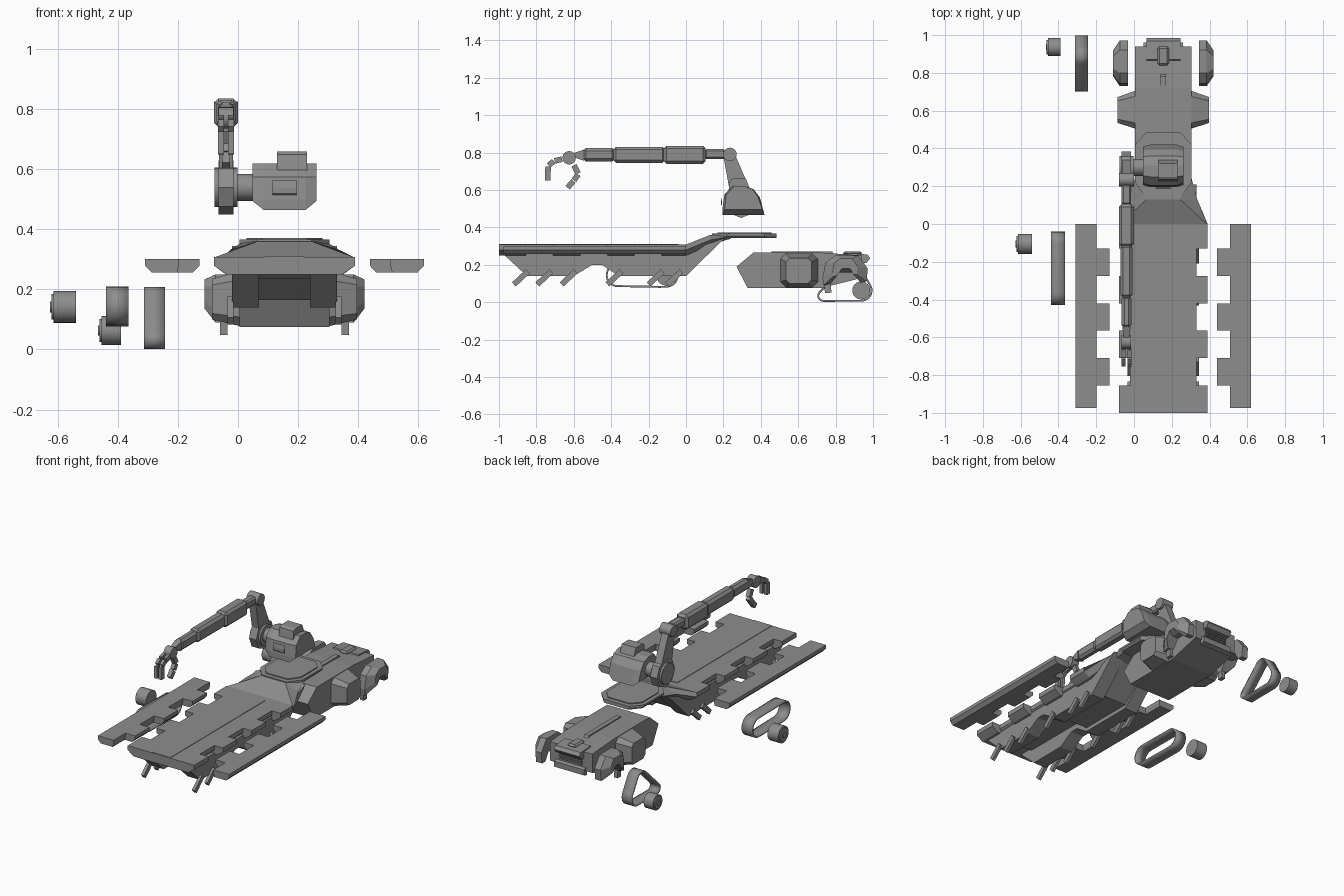
import bpy, bmesh, math
from mathutils import Vector
from mathutils.geometry import convex_hull_2d

old = bpy.data.objects.get("Cube")
if old:
    bpy.data.objects.remove(old)

grey = bpy.data.materials.new("plain grey")
grey.use_nodes = True
grey.diffuse_color = (0.27, 0.27, 0.27, 1)
grey.node_tree.nodes["Principled BSDF"].inputs["Base Color"].default_value = grey.diffuse_color

MID = 0.155   # centre line of the vehicle
ARM = -0.04   # centre line of the arm


def loft(name, rings, caps=True, smooth=False):
    """Join matching rings of points into one skin."""
    bm = bmesh.new()
    rows = [[bm.verts.new(p) for p in r] for r in rings]
    n = len(rows[0])
    for a, b in zip(rows, rows[1:]):
        for i in range(n):
            bm.faces.new((a[i], a[(i + 1) % n], b[(i + 1) % n], b[i]))
    if caps:
        bm.faces.new(rows[0])
        bm.faces.new(rows[-1])
    bmesh.ops.recalc_face_normals(bm, faces=bm.faces)
    me = bpy.data.meshes.new(name)
    bm.to_mesh(me)
    bm.free()
    me.materials.append(grey)
    ob = bpy.data.objects.new(name, me)
    bpy.context.collection.objects.link(ob)
    if smooth:
        bpy.ops.object.select_all(action='DESELECT')
        ob.select_set(True)
        bpy.context.view_layer.objects.active = ob
        bpy.ops.object.shade_smooth_by_angle(angle=math.radians(35))
    return ob


def prism(name, pts, x0, x1, **kw):
    """Side profile (y, z) run across x."""
    return loft(name, [[(x, y, z) for y, z in pts] for x in (x0, x1)], **kw)


def slab(name, pts, z0, z1, cx, k):
    """Plan outline (x, y) with an undercut lower edge."""
    zm = (z0 + z1) / 2
    return loft(name, [[(cx + (x - cx) * k, y, z0) for x, y in pts],
                       [(x, y, zm) for x, y in pts],
                       [(x, y, z1) for x, y in pts]])


def box(name, x0, x1, y0, y1, z0, z1, bevel=0):
    ob = prism(name, [(y0, z0), (y1, z0), (y1, z1), (y0, z1)], x0, x1)
    if bevel:
        m = ob.modifiers.new("bevel", 'BEVEL')
        m.width, m.segments = bevel, 1
    return ob


def circle(y, z, r, n=32):
    return [(y + r * math.cos(2 * math.pi * i / n), z + r * math.sin(2 * math.pi * i / n)) for i in range(n)]


def bar(name, p, q, t, x0, x1):
    p, q = Vector(p), Vector(q)
    d = (q - p).normalized() * t / 2
    s = Vector((-d.y, d.x))
    return prism(name, [p + s, q + s, q - s, p - s], x0, x1)


def both(x0, x1):
    """An x range and its mirror image across the centre line."""
    return (("right", x0, x1), ("left", 2 * MID - x0, 2 * MID - x1))


# flatbed deck with notched edges, and the matching loose side panels
STEPS = [0, -0.13, -0.275, -0.42, -0.565, -0.71, -0.855]


def comb(wide, narrow, end):
    pts = []
    for i, (a, b) in enumerate(zip(STEPS, STEPS[1:] + [end])):
        x = narrow if i % 2 else wide
        pts += [(x, a), (x, b)]
    return pts


edge = comb(0.235, 0.175, -1)
slab("deck", [(MID + x, y) for x, y in edge] + [(MID - x, y) for x, y in reversed(edge)],
     0.25, 0.308, MID, 0.82)
box("deck_strip", 0.09, 0.22, -0.998, -0.04, 0.30, 0.311)
for side, sgn in (("right", -1), ("left", 1)):
    rim = comb(0.353, 0.284, -0.975)
    pts = [(MID + sgn * x, y) for x, y in rim] + [(MID + sgn * 0.464, -0.975), (MID + sgn * 0.464, 0)]
    slab(side + "_side_panel", pts, 0.257, 0.301, MID + sgn * 0.375, 0.77)

# sloping gooseneck and turret platform
loft("gooseneck", [
    [(MID - a, y, lo), (MID - b, y, lo + (hi - lo) * 0.5), (MID - c, y, hi),
     (MID + c, y, hi), (MID + b, y, lo + (hi - lo) * 0.5), (MID + a, y, lo)]
    for y, a, b, c, lo, hi in ((0, 0.195, 0.235, 0.23, 0.25, 0.308),
                               (0.13, 0.15, 0.18, 0.09, 0.305, 0.36),
                               (0.24, 0.13, 0.15, 0.12, 0.34, 0.364))])
plan = [(-0.09, 0.14), (0.09, 0.14), (0.15, 0.22), (0.15, 0.42), (0.09, 0.485),
        (-0.09, 0.485), (-0.15, 0.42), (-0.15, 0.22)]
slab("platform", [(MID + x, y) for x, y in plan], 0.343, 0.366, MID, 0.93)
slab("platform_ring", [(MID + x * 0.84, 0.315 + (y - 0.315) * 0.84) for x, y in plan],
     0.36, 0.372, MID, 1)

# twin hull rails and the raised channel between them
rail = [(-0.975, 0.255), (-0.85, 0.14), (-0.6, 0.14), (-0.5, 0.2), (-0.45, 0.2), (-0.36, 0.14),
        (0.0, 0.14), (0.21, 0.345), (0.0, 0.27)]
for side, a, b in both(-0.02, 0.07):
    prism(side + "_hull_rail", rail, a, b)
prism("hull_centre", [(-0.9, 0.255), (-0.87, 0.235), (-0.45, 0.235), (-0.36, 0.165), (0, 0.165),
                      (0.2, 0.34), (0, 0.27)], 0.07, 0.24)

# axle stubs under the bed
for side, a, b in both(-0.035, -0.015):
    for y in (-0.92, -0.795, -0.665, -0.42, -0.2, -0.1):
        bar(side + "_axle_stub", (y, 0.095), (y + 0.075, 0.165), 0.03, a, b)

# tractor body
prism("tractor_body", [(0.27, 0.19), (0.36, 0.265), (0.72, 0.265), (0.94, 0.25), (0.94, 0.13),
                       (0.72, 0.075), (0.33, 0.075)], 0.005, 0.305)
prism("tractor_ridge", [(0.45, 0.26), (0.46, 0.272), (0.78, 0.272), (0.8, 0.25)], 0.14, 0.17)
prism("rear_hood", [(0.86, 0.24), (0.87, 0.262), (0.97, 0.255), (0.985, 0.235), (0.965, 0.21),
                    (0.93, 0.21)], 0.065, 0.245)
prism("rear_bumper", [(0.93, 0.1), (0.96, 0.11), (0.96, 0.145), (0.93, 0.155)], 0.05, 0.26)
for i in range(3):
    box("grille_bar", 0.075, 0.235, 0.93, 0.947, 0.163 + i * 0.016, 0.171 + i * 0.016)
box("hood_hump", 0.125, 0.185, 0.84, 0.94, 0.25, 0.272, 0.01)

# bulging side pods
for side, a, b in both(0.006, -0.087):
    loft(side + "_pod", [
        [(x, y0 + c, z0), (x, y1 - c, z0), (x, y1, z0 + c), (x, y1, z1 - c),
         (x, y1 - c, z1), (x, y0 + c, z1), (x, y0, z1 - c), (x, y0, z0 + c)]
        for x, y0, y1, z0, z1, c in ((a, 0.505, 0.705, 0.078, 0.262, 0.03),
                                     (b, 0.535, 0.672, 0.1, 0.235, 0.02))])

# rear mudguards with a sloped outer lip, and their lower feet
guard = [(0.73, 0.13), (0.745, 0.21), (0.80, 0.25), (0.92, 0.25), (0.972, 0.18), (0.965, 0.11),
         (0.93, 0.11), (0.90, 0.16), (0.82, 0.16), (0.775, 0.1), (0.735, 0.09)]
for side, a, b in both(-0.033, -0.075):
    out = b - 0.037 if b < MID else b + 0.037
    lip = [(0.85 + (y - 0.85) * 0.55, 0.185 + (z - 0.17) * 0.6) for y, z in guard]
    loft(side + "_mudguard", [[(a, y, z) for y, z in guard], [(b, y, z) for y, z in guard],
                              [(out, y, z) for y, z in lip]])
for side, a, b in both(-0.06, -0.035):
    bar(side + "_guard_foot", (0.76, 0.05), (0.755, 0.13), 0.035, a, b)

# loose tracks
def track(name, circles, x0, x1):
    pts = [p for c in circles for p in circle(*c)]
    ob = prism(name, [pts[i] for i in convex_hull_2d(pts)], x0, x1, caps=False, smooth=True)
    m = ob.modifiers.new("thickness", 'SOLIDIFY')
    m.thickness, m.offset = 0.01, -1


track("rear_track", [(0.735, 0.035, 0.033), (0.937, 0.063, 0.06), (0.89, 0.15, 0.058)], -0.313, -0.243)
track("bed_track", [(-0.365, 0.145, 0.064), (-0.105, 0.142, 0.064), (-0.14, 0.133, 0.056)], -0.44, -0.364)


# loose wheels
def wheel(name, x0, x1, y, z, r):
    prism(name, circle(y, z, r), x0, x1, smooth=True)
    prism(name + "_rim", circle(y, z, r * 0.8), x0 - 0.007, x0, smooth=True)
    prism(name + "_hub", circle(y, z, r * 0.35, 12), x0 - 0.012, x0)


wheel("rear_wheel", -0.455, -0.39, 0.937, 0.063, 0.048)
wheel("bed_wheel", -0.615, -0.54, -0.105, 0.142, 0.053)

# turret cabin with chamfered lower corners, brow and hatch
cab = [(0.195, 0.465), (0.42, 0.465), (0.395, 0.56), (0.36, 0.605), (0.31, 0.62), (0.25, 0.62),
       (0.205, 0.575), (0.195, 0.5)]
loft("turret", [[(x, 0.31 + (y - 0.31) * s, z + (0.03 if z < 0.48 and s < 1 else 0)) for y, z in cab]
                for x, s in ((0.048, 0.9), (0.085, 1), (0.225, 1), (0.262, 0.9))])
prism("turret_brow", [(0.193, 0.515), (0.188, 0.52), (0.188, 0.54), (0.193, 0.565)], 0.115, 0.195)
prism("hatch", [(0.225, 0.58), (0.235, 0.65), (0.25, 0.66), (0.32, 0.66), (0.34, 0.61)], 0.13, 0.23)
prism("turret_pivot", circle(0.3, 0.54, 0.045, 16), -0.005, 0.06, smooth=True)

# lifting arm
prism("shoulder_joint", circle(0.295, 0.54, 0.066, 24), ARM - 0.038, ARM + 0.038, smooth=True)
prism("shoulder_cover", circle(0.295, 0.54, 0.09, 8), ARM - 0.025, ARM + 0.025)
prism("lower_link", [(0.2, 0.78), (0.235, 0.82), (0.262, 0.79), (0.36, 0.56), (0.24, 0.56)],
      ARM - 0.024, ARM + 0.024)
prism("elbow_joint", circle(0.235, 0.79, 0.036, 16), ARM - 0.04, ARM + 0.04, smooth=True)
box("elbow_neck", ARM - 0.025, ARM + 0.025, 0.1, 0.21, 0.765, 0.818, 0.01)
for name, y0, y1, w, h in (("forearm_sleeve", -0.12, 0.105, 0.04, 0.048),
                           ("forearm_middle", -0.39, -0.11, 0.032, 0.043),
                           ("forearm_tip", -0.55, -0.38, 0.026, 0.036)):
    box(name, ARM - w, ARM + w, y0, y1, 0.788 - h, 0.788 + h, 0.015)
loft("wrist_cone", [[(ARM + sx * w, y, 0.786 + sz * h) for sx, sz in ((-1, -1), (1, -1), (1, 1), (-1, 1))]
                    for y, w, h in ((-0.545, 0.022, 0.03), (-0.6, 0.015, 0.012))])

# gripper
prism("wrist", circle(-0.625, 0.772, 0.036, 16), ARM - 0.025, ARM + 0.025, smooth=True)
front_finger = [(-0.66, 0.765), (-0.705, 0.755), (-0.737, 0.73), (-0.74, 0.645)]
rear_finger = [(-0.6, 0.735), (-0.575, 0.685), (-0.6, 0.65), (-0.635, 0.61)]
for name, path, spans in (("front_finger", front_finger, ((-0.026, -0.006), (0.006, 0.026))),
                          ("rear_finger", rear_finger, ((-0.013, 0.013),))):
    for a, b in spans:
        for p, q in zip(path, path[1:]):
            gap = (Vector(q) - Vector(p)) * 0.06
            bar(name, Vector(p) + gap, Vector(q) - gap, 0.03, ARM + a, ARM + b)
